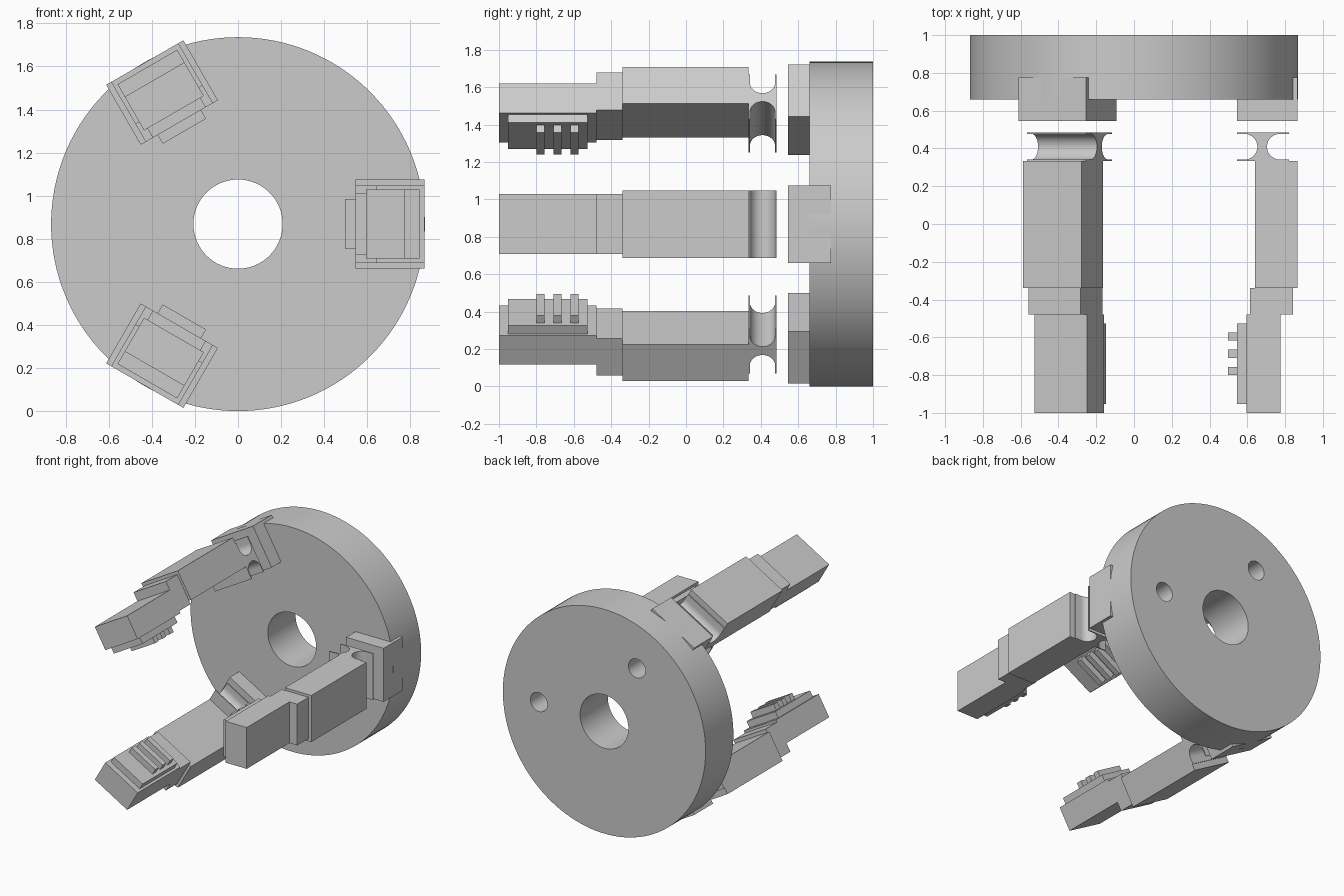
import bpy, bmesh, math
from mathutils import Matrix, Vector

if "Cube" in bpy.data.objects:
    bpy.data.objects.remove(bpy.data.objects["Cube"])

ZC = 0.868      # height of the disc axis
R = 0.868       # disc radius
ANGLES = [("right", 0), ("upper", 120), ("lower", 240)]


def placed(angle):
    # local (radial, y, tangential) turned about the disc axis
    return Matrix.Translation((0, 0, ZC)) @ Matrix.Rotation(-math.radians(angle), 4, 'Y')


def finish(name, bm, matrix=Matrix()):
    bmesh.ops.transform(bm, matrix=matrix, verts=bm.verts)
    bmesh.ops.recalc_face_normals(bm, faces=bm.faces)
    mesh = bpy.data.meshes.new(name)
    bm.to_mesh(mesh)
    bm.free()
    ob = bpy.data.objects.new(name, mesh)
    bpy.context.collection.objects.link(ob)
    return ob


def box(name, x0, x1, y0, y1, t, angle):
    bm = bmesh.new()
    bmesh.ops.create_cube(bm, size=1)
    m = Matrix.Translation(((x0 + x1) / 2, (y0 + y1) / 2, 0)) @ Matrix.Diagonal((x1 - x0, y1 - y0, 2 * t, 1))
    return finish(name, bm, placed(angle) @ m)


def cylinder(name, r, y0, y1, segs, x=0, angle=0):
    bm = bmesh.new()
    bmesh.ops.create_cone(bm, cap_ends=True, segments=segs, radius1=r, radius2=r, depth=y1 - y0)
    m = Matrix.Translation((x, (y0 + y1) / 2, 0)) @ Matrix.Rotation(math.pi / 2, 4, 'X')
    return finish(name, bm, placed(angle) @ m)


def smooth(ob):
    bpy.ops.object.select_all(action='DESELECT')
    ob.select_set(True)
    bpy.context.view_layer.objects.active = ob
    bpy.ops.object.shade_smooth_by_angle(angle=math.radians(30))


def hinge(name, angle):
    # block with a round channel scooped from the inner and outer sides
    yc, h, r, n = 0.409, 0.076, 0.068, 20
    pts = [(0.545, yc - h), (0.82, yc - h), (0.82, yc - r)]
    for i in range(n + 1):
        a = -math.pi / 2 - math.pi * i / n
        pts.append((0.772 + r * math.cos(a), yc + r * math.sin(a)))
    pts += [(0.82, yc + r), (0.82, yc + h), (0.545, yc + h), (0.545, yc + r)]
    for i in range(n + 1):
        a = math.pi / 2 - math.pi * i / n
        pts.append((0.585 + r * math.cos(a), yc + r * math.sin(a)))
    pts.append((0.545, yc - r))
    bm = bmesh.new()
    face = bm.faces.new([bm.verts.new((x, y, -0.18)) for x, y in pts])
    ext = bmesh.ops.extrude_face_region(bm, geom=[face])
    top = [v for v in ext["geom"] if isinstance(v, bmesh.types.BMVert)]
    bmesh.ops.translate(bm, verts=top, vec=Vector((0, 0, 0.36)))
    smooth(finish(name, bm, placed(angle)))


# palm disc with a centre bore and two blind holes in the back
disc = cylinder("palm_disc", R, 0.66, 1.0, 128)
cutters = [cylinder("bore_cutter", 0.207, 0.5, 1.2, 64)]
for a in (0, 120):
    cutters.append(cylinder("back_hole_cutter", 0.073, 0.775, 1.2, 32, 0.56, a))
for c in cutters:
    mod = disc.modifiers.new("hole", 'BOOLEAN')
    mod.operation = 'DIFFERENCE'
    mod.solver = 'EXACT'
    mod.object = c
    bpy.context.view_layer.objects.active = disc
    bpy.ops.object.modifier_apply(modifier=mod.name)
    bpy.data.objects.remove(c)
smooth(disc)

# three fingers around the disc
for label, a in ANGLES:
    box(label + "_bracket", 0.545, 0.866, 0.545, 0.775, 0.207, a)
    hinge(label + "_hinge", a)
    box(label + "_finger_base", 0.64, 0.866, -0.34, 0.333, 0.18, a)
    box(label + "_knuckle", 0.613, 0.842, -0.478, -0.34, 0.16, a)
    box(label + "_fingertip", 0.595, 0.775, -1.0, -0.478, 0.16, a)
    box(label + "_grip_pad", 0.545, 0.597, -0.953, -0.527, 0.142, a)
    for i in range(3):
        y = -0.778 + 0.091 * i
        box(f"{label}_grip_ridge_{i + 1}", 0.498, 0.547, y - 0.022, y + 0.022, 0.116, a)
